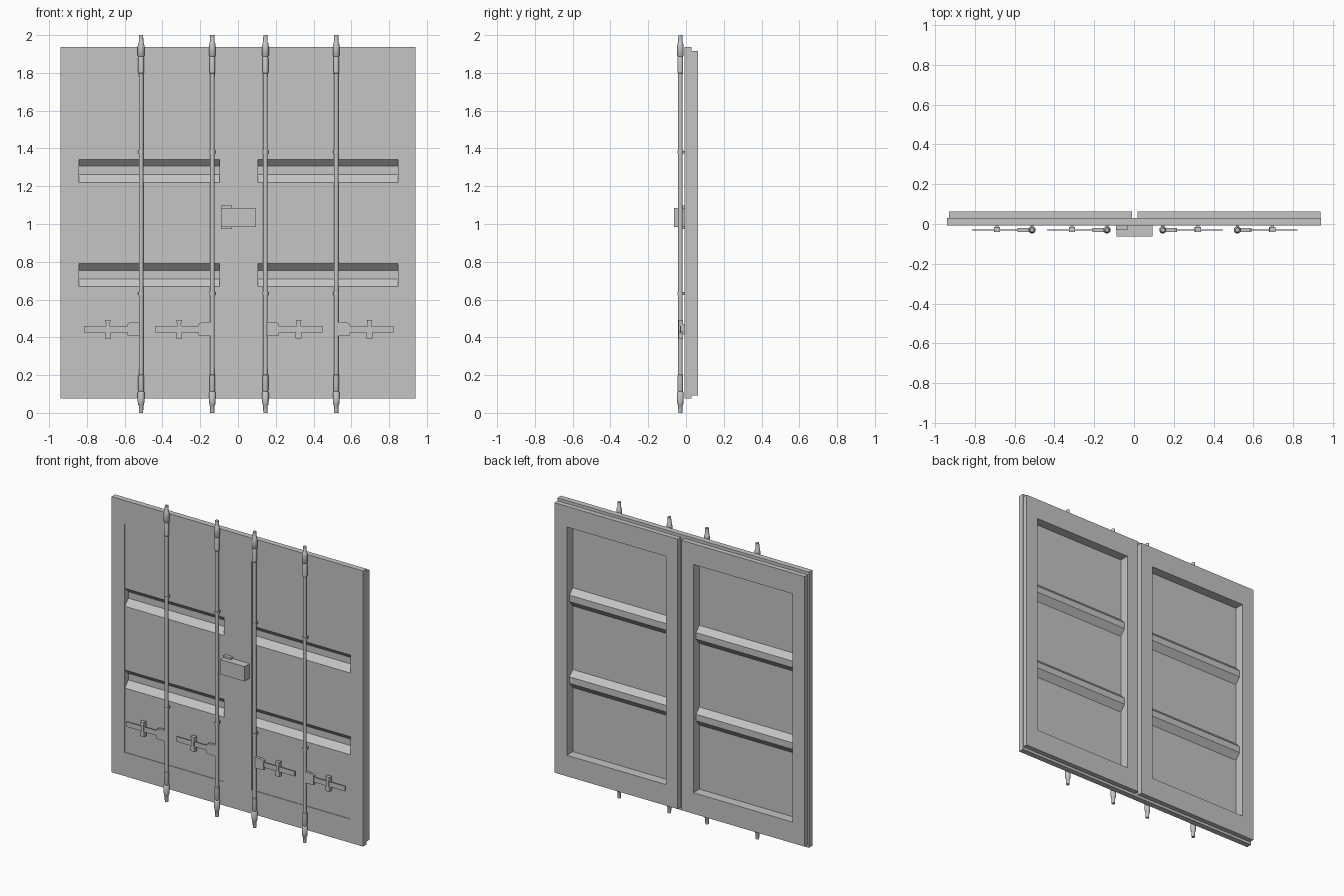
import bpy, bmesh, math

if "Cube" in bpy.data.objects:
    bpy.data.objects.remove(bpy.data.objects["Cube"])

grey = bpy.data.materials.new("steel grey")
grey.diffuse_color = (0.56, 0.56, 0.56, 1)
grey.use_nodes = True
grey.node_tree.nodes["Principled BSDF"].inputs["Base Color"].default_value = grey.diffuse_color


def make(name, verts, faces, smooth=False):
    mesh = bpy.data.meshes.new(name)
    mesh.from_pydata(verts, [], faces)
    bm = bmesh.new()
    bm.from_mesh(mesh)
    bmesh.ops.recalc_face_normals(bm, faces=bm.faces)
    bm.to_mesh(mesh)
    bm.free()
    mesh.materials.append(grey)
    ob = bpy.data.objects.new(name, mesh)
    bpy.context.collection.objects.link(ob)
    if smooth:
        bpy.ops.object.select_all(action='DESELECT')
        ob.select_set(True)
        bpy.context.view_layer.objects.active = ob
        bpy.ops.object.shade_smooth_by_angle(angle=math.radians(40))
    return ob


def prism_y(name, pts, y0, y1):
    """Outline in x, z pushed from y0 to y1."""
    n = len(pts)
    verts = [(x, y, z) for y in (y0, y1) for x, z in pts]
    faces = [tuple(range(n)), tuple(range(n, 2 * n))]
    faces += [(i, (i + 1) % n, n + (i + 1) % n, n + i) for i in range(n)]
    return make(name, verts, faces)


def box(name, x0, x1, y0, y1, z0, z1):
    return prism_y(name, [(x0, z0), (x1, z0), (x1, z1), (x0, z1)], y0, y1)


def frame(name, outer, inset, hole):
    """Stepped door frame lofted round its hole; rects are x0, x1, z0, z1."""
    loops = [(hole, FRONT), (outer, FRONT), (outer, STEP),
             (inset, STEP), (inset, BACK), (hole, BACK)]
    verts = []
    for (a, b, c, d), y in loops:
        verts += [(a, y, c), (b, y, c), (b, y, d), (a, y, d)]
    faces, n = [], len(loops)
    for k in range(n):
        p, q = 4 * k, 4 * ((k + 1) % n)
        faces += [(p + i, p + (i + 1) % 4, q + (i + 1) % 4, q + i) for i in range(4)]
    return make(name, verts, faces)


def lathe(name, cx, cy, prof, n=14):
    verts = [(cx + r * math.cos(2 * math.pi * k / n), cy + r * math.sin(2 * math.pi * k / n), z)
             for r, z in prof for k in range(n)]
    faces = [(i * n + k, i * n + (k + 1) % n, (i + 1) * n + (k + 1) % n, (i + 1) * n + k)
             for i in range(len(prof) - 1) for k in range(n)]
    faces += [tuple(range(n)), tuple(range((len(prof) - 1) * n, len(prof) * n))]
    return make(name, verts, faces, True)


def panel(name, hole, y):
    """Thin sheet with two grooves pressed towards the back."""
    x0, x1, z0, z1 = hole
    prof = [(y, z0)]
    for top in (0.79, 1.342):
        prof += [(y, top - 0.122), (y + 0.035, top - 0.08), (y + 0.035, top - 0.036), (y, top)]
    prof.append((y, z1))
    loop = prof + [(a + 0.003, z) for a, z in reversed(prof)]
    n, m = len(loop), len(prof)
    verts = [(x, a, z) for x in (x0, x1) for a, z in loop]
    faces = [(i, (i + 1) % n, n + (i + 1) % n, n + i) for i in range(n)]
    for s in (0, n):
        faces += [(s + i, s + i + 1, s + n - 2 - i, s + n - 1 - i) for i in range(m - 1)]
    return make(name, verts, faces)


# Pair of doors: stepped frame and pressed sheet panel
FRONT, STEP, BACK = -0.008, 0.03, 0.063
hole_l = (-0.842, -0.099, 0.235, 1.777)
hole_r = (0.107, 0.847, 0.235, 1.777)
frame("left_door_frame", (-0.94, 0.004, 0.075, 1.937), (-0.931, -0.009, 0.093, 1.917), hole_l)
frame("right_door_frame", (0.004, 0.94, 0.075, 1.937), (0.018, 0.938, 0.093, 1.917), hole_r)
panel("left_door_panel", hole_l, -0.004)
panel("right_door_panel", hole_r, -0.004)

# Locking bars with end fittings, clips and handles
BY = -0.03
half = [(0.011, 0.0), (0.012, 0.038), (0.015, 0.042), (0.018, 0.06), (0.018, 0.108),
        (0.013, 0.114), (0.0155, 0.12), (0.0155, 0.2), (0.012, 0.204)]
bar_profile = half + [(r, 2.0 - z) for r, z in reversed(half)]
HZ = 0.443
for i, (bx, s) in enumerate([(-0.513, -1), (-0.136, -1), (0.145, 1), (0.52, 1)], 1):
    lathe(f"locking_bar_{i}", bx, BY, bar_profile)
    for z in (0.632, 1.38):
        lathe(f"bar_clip_{i}", bx, BY, [(0.016, z - 0.008), (0.016, z + 0.008)])
        box(f"clip_foot_{i}", bx - 0.008, bx + 0.008, BY, -0.004, z - 0.007, z + 0.007)
    # Handle hub plate, lever and catch
    hub = [(0, -0.037), (0.072, -0.034), (0.072, 0.028), (0.058, 0.036), (0, 0.038)]
    prism_y(f"handle_hub_{i}", [(bx + s * a, HZ + b) for a, b in hub], BY - 0.009, BY + 0.009)
    xs = sorted((bx + s * 0.06, bx + s * 0.302))
    box(f"handle_lever_{i}", xs[0], xs[1], BY - 0.003, BY + 0.003, HZ - 0.017, HZ + 0.017)
    cx = bx + s * 0.176
    catch = [(-0.016, -0.048), (0.016, -0.048), (0.016, -0.02), (0.009, -0.012),
             (0.009, 0.018), (0.015, 0.05), (-0.015, 0.05), (-0.009, 0.018),
             (-0.009, -0.012), (-0.016, -0.02)]
    prism_y(f"handle_catch_{i}", [(cx + a, HZ + b) for a, b in catch], BY - 0.01, BY + 0.014)
    box(f"catch_foot_{i}", cx - 0.008, cx + 0.008, BY, -0.003, HZ - 0.028, HZ + 0.028)

# Lock box over the centre seam
box("lock_box", -0.089, 0.093, -0.063, -0.006, 0.985, 1.085)
box("lock_box_flange", -0.09, -0.032, -0.03, -0.006, 0.974, 1.097)
